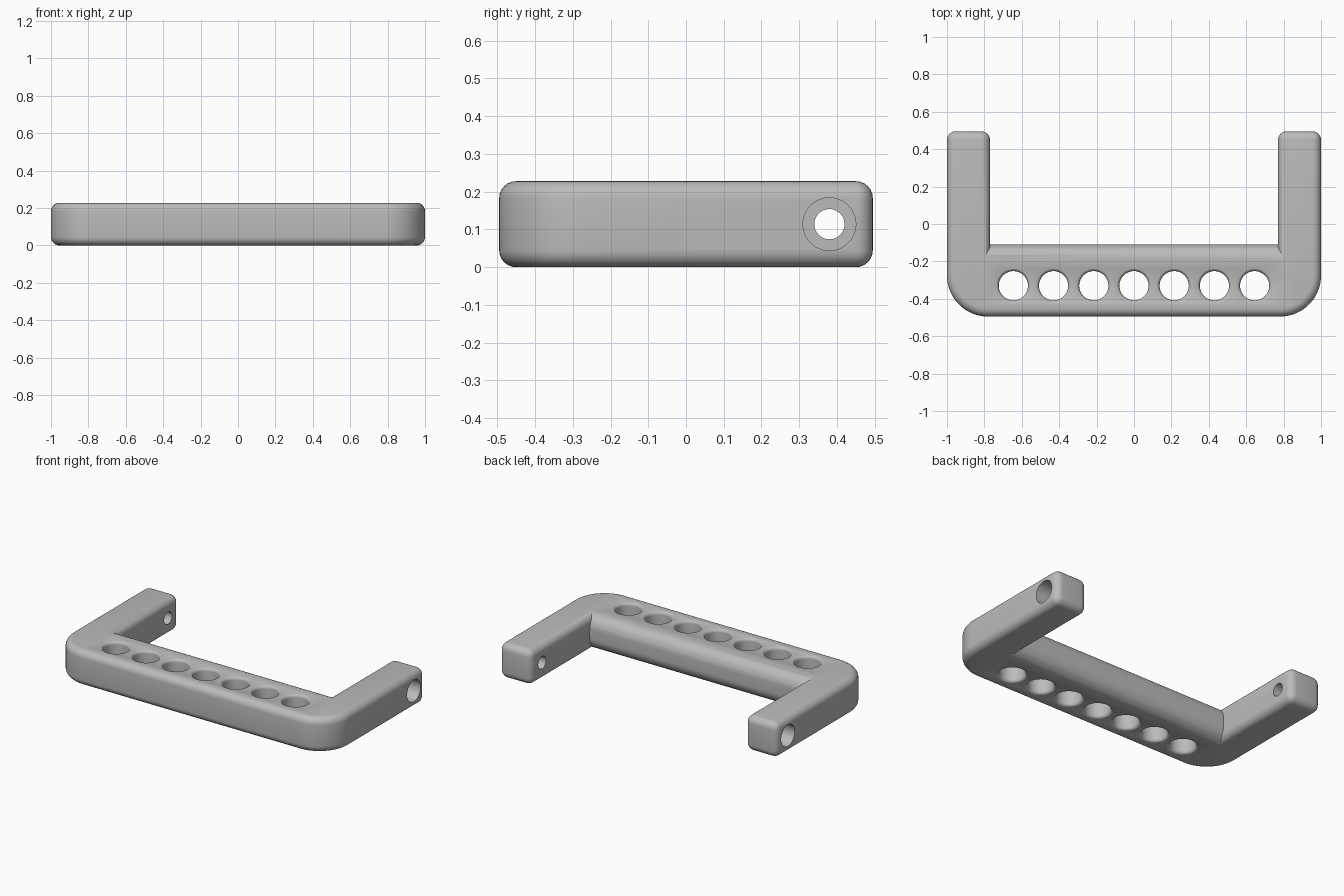
import bpy, bmesh, math
from mathutils import Matrix

cube = bpy.data.objects.get("Cube")
if cube:
    bpy.data.objects.remove(cube, do_unlink=True)

H = 0.228          # thickness
Y = 0.495          # half depth
ARM = 0.77         # inner face of the arms
FILLET = 0.045

grey = bpy.data.materials.new("plain grey")
grey.use_nodes = True
grey.diffuse_color = (0.5, 0.5, 0.5, 1)
grey.node_tree.nodes["Principled BSDF"].inputs["Base Color"].default_value = (0.5, 0.5, 0.5, 1)


def arc(cx, cy, r, a0, a1, n):
    """Points on an arc, angles in degrees."""
    angles = [math.radians(a0 + (a1 - a0) * i / n) for i in range(n + 1)]
    return [(cx + r * math.cos(a), cy + r * math.sin(a)) for a in angles]


def finish(name, bm):
    bmesh.ops.recalc_face_normals(bm, faces=bm.faces)
    mesh = bpy.data.meshes.new(name)
    bm.to_mesh(mesh)
    bm.free()
    mesh.materials.append(grey)
    obj = bpy.data.objects.new(name, mesh)
    bpy.context.collection.objects.link(obj)
    return obj


def prism(name, points, vector):
    """Extrude a closed outline of 3D points along a vector."""
    bm = bmesh.new()
    face = bm.faces.new([bm.verts.new(p) for p in points])
    side = bmesh.ops.extrude_face_region(bm, geom=[face])["geom"]
    bmesh.ops.translate(bm, vec=vector, verts=[v for v in side if isinstance(v, bmesh.types.BMVert)])
    return finish(name, bm)


def lathe(name, profile, matrix, n=48):
    """Solid of revolution from (radius, height) pairs, capped at both ends."""
    bm = bmesh.new()
    rings = [[bm.verts.new((r * math.cos(2 * math.pi * i / n), r * math.sin(2 * math.pi * i / n), z))
              for i in range(n)] for r, z in profile]
    for a, b in zip(rings, rings[1:]):
        for i in range(n):
            j = (i + 1) % n
            bm.faces.new((a[i], a[j], b[j], b[i]))
    bm.faces.new(rings[0])
    bm.faces.new(rings[-1])
    bm.transform(matrix)
    return finish(name, bm)


def apply(obj, mod):
    with bpy.context.temp_override(object=obj, active_object=obj):
        bpy.ops.object.modifier_apply(modifier=mod.name)


def combine(obj, other, operation):
    mod = obj.modifiers.new("combine", "BOOLEAN")
    mod.operation = operation
    mod.solver = "EXACT"
    mod.object = other
    apply(obj, mod)
    bpy.data.objects.remove(other, do_unlink=True)


# U-shaped frame with big rounded front corners and filleted edges
right = [(ARM, -0.25), (ARM, Y), (1, Y)] + arc(0.78, -Y + 0.22, 0.22, 0, -90, 20)
outline = right + [(-x, y) for x, y in reversed(right)]
handle = prism("handle", [(x, y, 0) for x, y in outline], (0, 0, H))
bevel = handle.modifiers.new("fillet", "BEVEL")
bevel.width = FILLET
bevel.segments = 6
bevel.limit_method = "ANGLE"
bevel.angle_limit = math.radians(30)
apply(handle, bevel)

# Crossbar grip with a fully rounded inner side
R = 0.085
section = [(-0.44, 0)] + arc(-0.11 - R, R, R, -90, 0, 12) + arc(-0.11 - R, H - R, R, 0, 90, 12) + [(-0.44, H)]
grip = prism("grip", [(-0.85, y, z) for y, z in section], (1.7, 0, 0))
combine(handle, grip, "UNION")

# Row of seven holes with rounded rims
r, f, e = 0.078, 0.02, 0.001
low = arc(r + f, f - e, f, 270, 180, 6)
high = [(x, H - z) for x, z in reversed(low)]
rim = [(r + f, -0.05)] + low + high + [(r + f, H + 0.05)]
for i in range(-3, 4):
    combine(handle, lathe("hole_cutter", rim, Matrix.Translation((i * 0.215, -0.33, 0))), "DIFFERENCE")

# Counterbored screw hole through each arm
bore = [(0.04, 0.7), (0.04, 0.9), (0.07, 0.9), (0.07, 1.1)]
for side in (-1, 1):
    place = Matrix.Translation((0, 0.38, H / 2)) @ Matrix.Rotation(side * math.pi / 2, 4, "Y")
    combine(handle, lathe("screw_cutter", bore, place), "DIFFERENCE")

# Smooth fillets, crisp hole edges
bpy.ops.object.select_all(action="DESELECT")
handle.select_set(True)
bpy.context.view_layer.objects.active = handle
bpy.ops.object.shade_smooth_by_angle(angle=math.radians(30))
